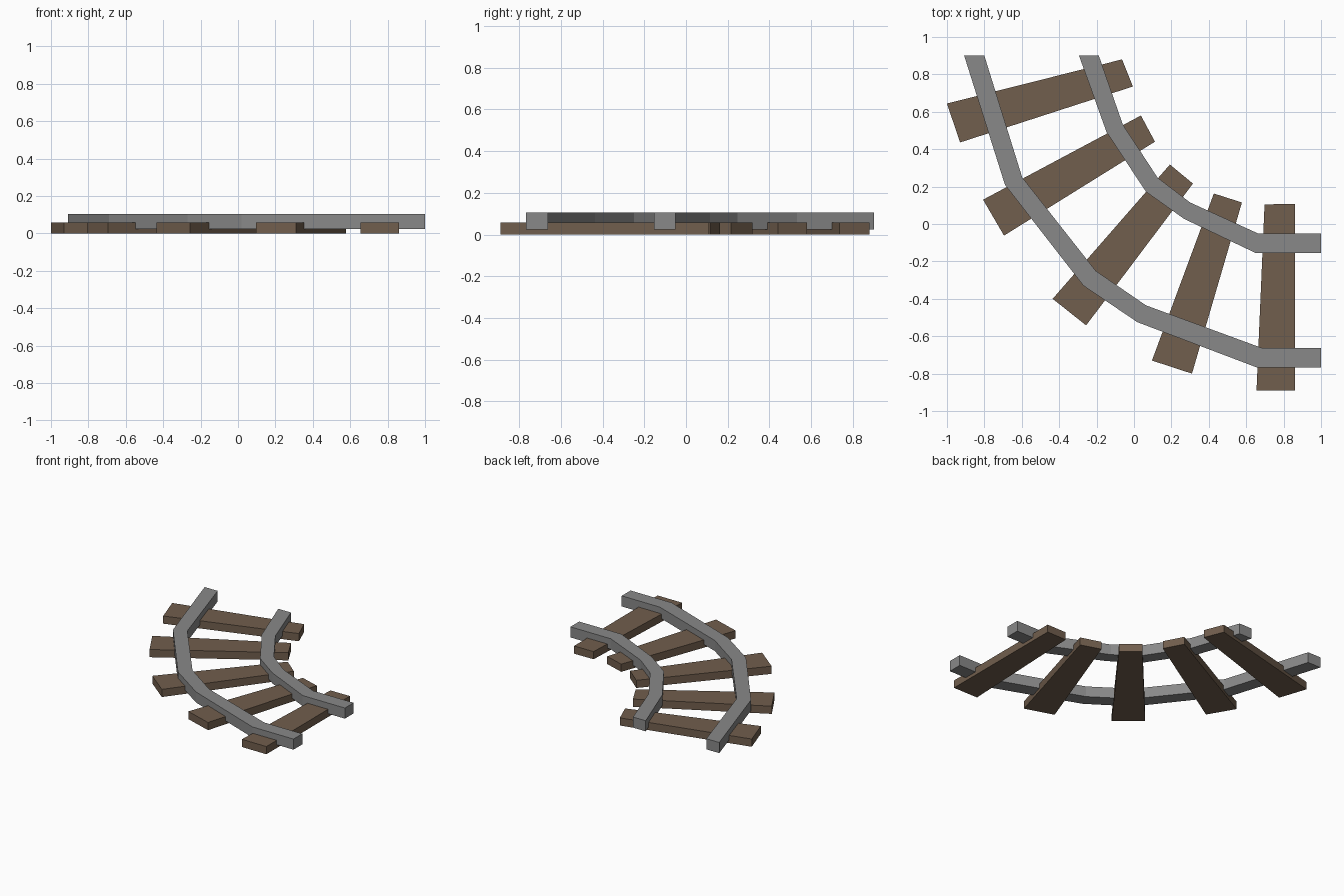
import bpy, bmesh

if "Cube" in bpy.data.objects:
    bpy.data.objects.remove(bpy.data.objects["Cube"])


def material(name, rgb):
    m = bpy.data.materials.new(name)
    m.diffuse_color = (*rgb, 1.0)
    m.use_nodes = True
    m.node_tree.nodes["Principled BSDF"].inputs["Base Color"].default_value = m.diffuse_color
    return m


steel = material("steel grey", (0.25, 0.25, 0.25))
wood = material("wood brown", (0.165, 0.112, 0.074))


def strip(name, left, right, z0, z1, mat):
    """Sweep a rectangular section along two matching plan edges."""
    bm = bmesh.new()
    rings = []
    for (lx, ly), (rx, ry) in zip(left, right):
        rings.append([bm.verts.new(c) for c in
                      ((lx, ly, z0), (rx, ry, z0), (rx, ry, z1), (lx, ly, z1))])
    for a, b in zip(rings, rings[1:]):
        for i in range(4):
            j = (i + 1) % 4
            bm.faces.new((a[i], a[j], b[j], b[i]))
    bm.faces.new(rings[0])
    bm.faces.new(rings[-1])
    bmesh.ops.recalc_face_normals(bm, faces=bm.faces[:])
    me = bpy.data.meshes.new(name)
    bm.to_mesh(me)
    bm.free()
    me.materials.append(mat)
    ob = bpy.data.objects.new(name, me)
    bpy.context.collection.objects.link(ob)
    return ob


# Rails: mitred bars following the curve
RAIL_Z = (0.025, 0.105)
strip("outer_rail",
      [(-0.908, 0.90), (-0.69, 0.21), (-0.27, -0.33), (0.018, -0.525), (0.657, -0.767), (1.0, -0.767)],
      [(-0.80, 0.90), (-0.598, 0.25), (-0.205, -0.25), (0.064, -0.435), (0.682, -0.662), (1.0, -0.662)],
      *RAIL_Z, steel)
strip("inner_rail",
      [(-0.294, 0.90), (-0.147, 0.492), (0.064, 0.172), (0.267, 0.028), (0.648, -0.154), (1.0, -0.154)],
      [(-0.188, 0.90), (-0.06, 0.532), (0.126, 0.248), (0.30, 0.115), (0.662, -0.05), (1.0, -0.05)],
      *RAIL_Z, steel)

# Tapered sleepers fanned across the track: outer end pair, then inner end pair
SLEEPERS = [
    ((-1.0, 0.644), (-0.064, 0.88), (-0.93, 0.436), (-0.006, 0.735)),
    ((-0.807, 0.13), (0.037, 0.58), (-0.695, -0.062), (0.112, 0.44)),
    ((-0.435, -0.40), (0.192, 0.318), (-0.256, -0.542), (0.315, 0.216)),
    ((0.096, -0.73), (0.427, 0.163), (0.31, -0.80), (0.577, 0.115)),
    ((0.655, -0.89), (0.698, 0.105), (0.86, -0.89), (0.86, 0.107)),
]
for n, (a, b, c, d) in enumerate(SLEEPERS, 1):
    strip(f"sleeper_{n}", (a, b), (c, d), 0.0, 0.058, wood)
